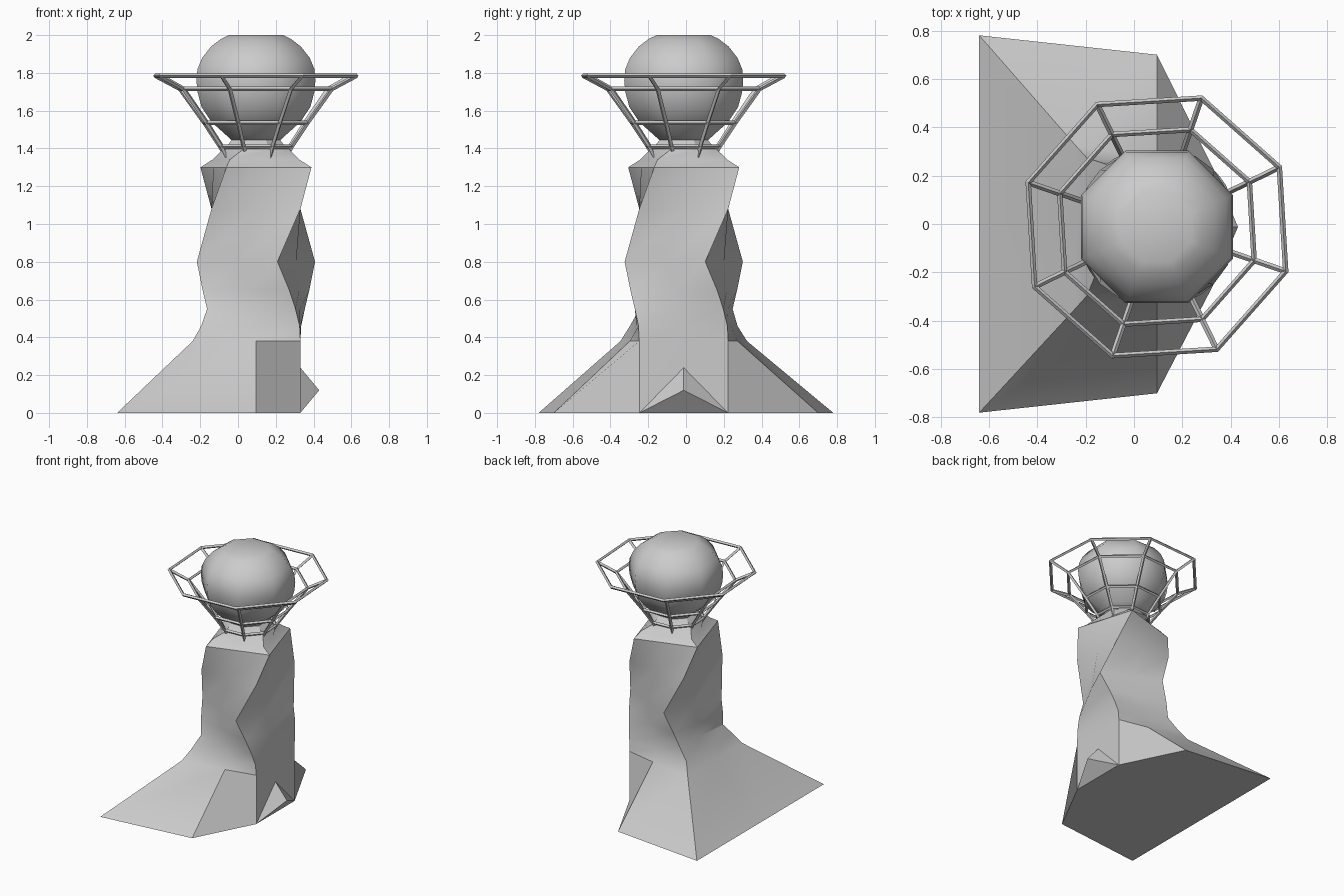
import bpy, bmesh
from math import cos, sin, radians

if "Cube" in bpy.data.objects:
    bpy.data.objects.remove(bpy.data.objects["Cube"])

CX, CY = 0.095, -0.012          # tower axis


def polar(r, deg, z):
    return (CX + r * cos(radians(deg)), CY + r * sin(radians(deg)), z)


def square(z, turn, r=0.333):
    """Square ring with edge midpoints, starting at the front right corner."""
    return [polar(r if k % 2 == 0 else r * 0.7071, -45 + turn + 45 * k, z) for k in range(8)]


def octagon(z, r):
    return [polar(r, -22.5 + 45 * k, z) for k in range(8)]


def flared(z, turn, x, y, mid, cy=CY):
    """Square ring with the left and side corners pulled outwards."""
    p = square(z, turn)
    p[3], p[7] = (CX, cy + mid, z), (CX, cy - mid, z)
    p[4], p[5], p[6] = (x, cy + y, z), (x, cy, z), (x, cy - y, z)
    return p


def loft(name, rings, angle):
    bm = bmesh.new()
    loops = [[bm.verts.new(p) for p in ring] for ring in rings]
    for a, b in zip(loops, loops[1:]):
        for i in range(8):
            j = (i + 1) % 8
            bm.faces.new((a[i], a[j], b[j], b[i]))
    bm.faces.new(loops[0][::-1])
    bm.faces.new(loops[-1])
    me = bpy.data.meshes.new(name)
    bm.to_mesh(me)
    bm.free()
    ob = bpy.data.objects.new(name, me)
    bpy.context.collection.objects.link(ob)
    activate(ob)
    bpy.ops.object.shade_smooth_by_angle(angle=radians(angle))
    return ob


def activate(ob):
    bpy.ops.object.select_all(action='DESELECT')
    ob.select_set(True)
    bpy.context.view_layer.objects.active = ob


# Twisted square tower with a flared foot
loft("tower", [
    flared(0, 0, -0.64, 0.78, 0.70, 0),
    flared(0.38, 0, -0.24, 0.335, 0.285),
    flared(0.46, -1, -0.195, 0.285, 0.25),
    square(0.55, -6), square(0.65, -13), square(0.8, -25),
    square(1.08, 0), square(1.3, 17)], 30)

# Concave roof from the square rim to the octagonal neck
loft("roof", [square(1.3, 17), square(1.34, 14, 0.27),
              octagon(1.39, 0.195), octagon(1.425, 0.155), octagon(1.45, 0.135)], 30)

# Rounded eight-sided head
head = [(1.44, 0.135), (1.47, 0.17), (1.54, 0.255), (1.62, 0.312), (1.70, 0.335),
        (1.76, 0.341), (1.82, 0.335), (1.88, 0.308), (1.94, 0.257), (1.98, 0.20), (2.0, 0.155)]
loft("head", [octagon(z, r) for z, r in head], 50)

# Small pointed toe on the right face
toe = bpy.data.meshes.new("toe")
toe.from_pydata([(0.33, -0.247, 0), (0.33, 0.223, 0), (0.33, CY, 0.24), (0.43, CY, 0.12)],
                [], [(0, 1, 3), (1, 2, 3), (2, 0, 3), (0, 2, 1)])
bpy.context.collection.objects.link(bpy.data.objects.new("toe", toe))


def bars(name, paths, closed):
    cu = bpy.data.curves.new(name, 'CURVE')
    cu.dimensions = '3D'
    cu.bevel_depth = 0.012
    cu.bevel_resolution = 0
    cu.use_fill_caps = True
    for path in paths:
        sp = cu.splines.new('POLY')
        sp.points.add(len(path) - 1)
        for pt, co in zip(sp.points, path):
            pt.co = (*co, 1)
        sp.use_cyclic_u = closed
        sp.use_smooth = False
    ob = bpy.data.objects.new(name, cu)
    bpy.context.collection.objects.link(ob)
    activate(ob)
    bpy.ops.object.convert(target='MESH')


# Open cage around the head: eight ribs and four rings
cage = [(1.35, 0.165), (1.41, 0.20), (1.535, 0.288), (1.715, 0.425), (1.785, 0.563)]
angles = [26 + 45 * k for k in range(8)]
bars("cage_ribs", [[polar(r, a, z) for z, r in cage] for a in angles], False)
bars("cage_rings", [[polar(r, a, z) for a in angles] for z, r in cage[1:]], True)
